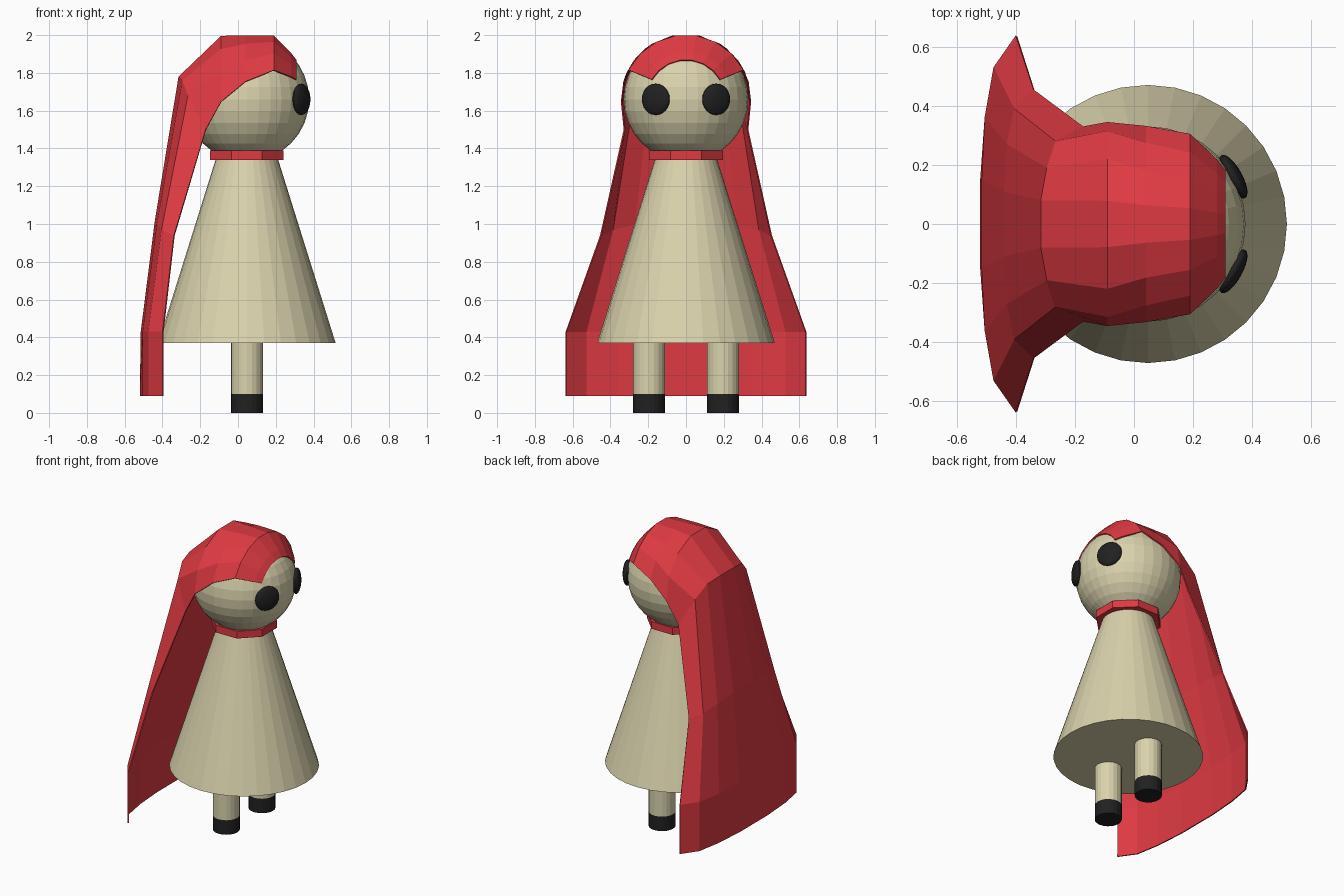
import bpy, bmesh, math
from mathutils import Matrix, Vector

if "Cube" in bpy.data.objects:
    bpy.data.objects.remove(bpy.data.objects["Cube"])

CX = 0.047      # body axis
HZ = 1.66       # head centre height


def material(name, rgb):
    m = bpy.data.materials.new(name)
    m.diffuse_color = (*rgb, 1)
    m.use_nodes = True
    m.node_tree.nodes["Principled BSDF"].inputs["Base Color"].default_value = m.diffuse_color
    return m


cream = material("cream", (0.70, 0.65, 0.42))
red = material("red", (0.74, 0.042, 0.055))
black = material("black", (0.015, 0.015, 0.015))


def finish(name, bm, mat):
    mesh = bpy.data.meshes.new(name)
    bm.to_mesh(mesh)
    bm.free()
    mesh.materials.append(mat)
    ob = bpy.data.objects.new(name, mesh)
    bpy.context.collection.objects.link(ob)
    return ob


def cone(name, mat, sides, r1, r2, z1, z2, y=0, turn=0):
    bm = bmesh.new()
    m = Matrix.Translation((CX, y, (z1 + z2) / 2)) @ Matrix.Rotation(turn, 4, 'Z')
    bmesh.ops.create_cone(bm, cap_ends=True, segments=sides, radius1=r1,
                          radius2=r2, depth=z2 - z1, matrix=m)
    return finish(name, bm, mat)


def sphere(name, mat, matrix, u=32, v=16):
    bm = bmesh.new()
    bmesh.ops.create_uvsphere(bm, u_segments=u, v_segments=v, radius=1, matrix=matrix)
    return finish(name, bm, mat)


# dress, collar and head
cone("dress", cream, 32, 0.47, 0.147, 0.37, 1.40)
cone("collar", red, 8, 0.211, 0.211, 1.34, 1.39, turn=math.pi / 8)
sphere("head", cream, Matrix.Translation((CX, 0, HZ)) @ Matrix.Scale(0.33, 4))

# legs, feet and eyes, one per side
for side, s in (("right", -1), ("left", 1)):
    cone(side + "_leg", cream, 20, 0.085, 0.085, 0.10, 0.42, s * 0.195)
    cone(side + "_foot", black, 20, 0.085, 0.085, 0.0, 0.10, s * 0.195)
    turn = s * math.radians(29)
    sphere(side + "_eye", black,
           Matrix.Translation((CX + 0.33 * math.cos(turn), 0.33 * math.sin(turn), HZ))
           @ Matrix.Rotation(turn, 4, 'Z')
           @ Matrix.Diagonal((0.03, 0.083, 0.083, 1)), 24, 12)

# hooded cape: half rows of four points, from the middle out to the edge
rows = []
for x, radius, edge in ((0.31, 0.21, 60), (0.28, 0.25, 61), (0.19, 0.342, 63),
                        (0.04, 0.345, 74), (-0.09, 0.345, 92)):
    angles = [math.radians(edge) * k / 7 for k in (1, 3, 5, 7)]
    rows.append([(x, radius * math.sin(a), HZ + radius * math.cos(a)) for a in angles])
rows += [
    [(-0.315, 0.08, 1.78), (-0.295, 0.19, 1.76), (-0.265, 0.28, 1.68), (-0.172, 0.33, 1.50)],
    [(-0.44, 0.11, 1.02), (-0.43, 0.27, 1.00), (-0.405, 0.39, 0.97), (-0.34, 0.455, 0.94)],
    [(-0.515, 0.15, 0.43), (-0.505, 0.36, 0.43), (-0.475, 0.53, 0.43), (-0.40, 0.637, 0.43)],
    [(-0.52, 0.15, 0.09), (-0.505, 0.36, 0.09), (-0.475, 0.53, 0.09), (-0.40, 0.637, 0.09)],
]
bm = bmesh.new()
grid = []
for row in rows:
    full = [(x, -y, z) for x, y, z in reversed(row)] + row
    grid.append([bm.verts.new(p) for p in full])
for a, b in zip(grid, grid[1:]):
    for i in range(7):
        bm.faces.new((a[i], a[i + 1], b[i + 1], b[i]))
bm.normal_update()
# make the outside of the cloth face away from the head
top = max(bm.faces, key=lambda f: f.calc_center_median().z)
if top.normal.z < 0:
    bmesh.ops.reverse_faces(bm, faces=bm.faces[:])
cape = finish("hooded_cape", bm, red)
cloth = cape.modifiers.new("thickness", 'SOLIDIFY')
cloth.thickness = 0.008
cloth.offset = -1
